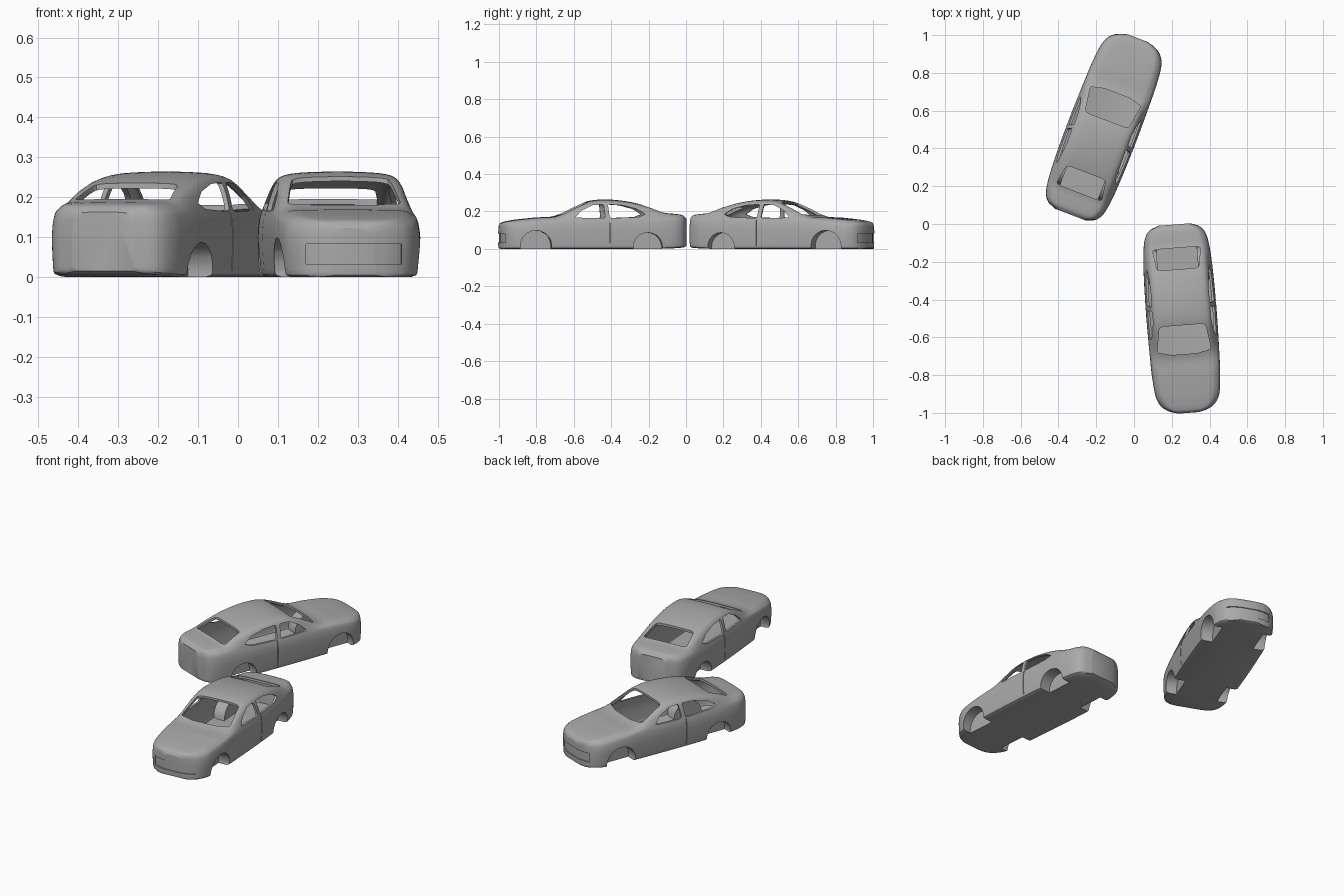
import bpy, bmesh, math
from mathutils import Matrix, Vector

if "Cube" in bpy.data.objects:
    bpy.data.objects.remove(bpy.data.objects["Cube"])

grey = bpy.data.materials.new("plain_grey")
grey.diffuse_color = (0.4, 0.4, 0.4, 1)
grey.use_nodes = True
grey.node_tree.nodes["Principled BSDF"].inputs["Base Color"].default_value = grey.diffuse_color

# Body stations: position along the car, half width, top, belt line, underside
ROWS = [(-.50, .055, .128, .108, .010), (-.49, .092, .143, .120, .006), (-.47, .130, .151, .127, .005),
        (-.44, .155, .157, .132, .005), (-.40, .170, .163, .139, .005), (-.30, .181, .173, .150, .005),
        (-.20, .184, .181, .160, .005), (-.10, .186, .229, .165, .005), (-.02, .187, .261, .168, .005),
        (.08, .187, .269, .169, .005), (.20, .185, .256, .169, .005), (.30, .181, .229, .168, .005),
        (.38, .174, .199, .166, .006), (.44, .161, .192, .163, .009), (.48, .133, .185, .155, .013),
        (.50, .085, .168, .142, .020)]


def curve(p0, p1, p2, p3, t):
    """Cubic through p1 and p2, using column 0 as the spacing."""
    d = p2[0] - p1[0]
    out = []
    for a, b, c, e in zip(p0, p1, p2, p3):
        m1 = (c - a) / max(p2[0] - p0[0], 1e-6) * d
        m2 = (e - b) / max(p3[0] - p1[0], 1e-6) * d
        out.append((2*t**3 - 3*t*t + 1)*b + (t**3 - 2*t*t + t)*m1 + (3*t*t - 2*t**3)*c + (t**3 - t*t)*m2)
    return out


def station(s):
    i = max(k for k in range(len(ROWS) - 1) if ROWS[k][0] <= s + 1e-9)
    n = len(ROWS) - 1
    p1, p2 = ROWS[i], ROWS[i + 1]
    t = (s - p1[0]) / (p2[0] - p1[0])
    return curve(ROWS[max(i - 1, 0)], p1, p2, ROWS[min(i + 2, n)], t)[1:]


def section(hw, t, belt, b):
    """Half cross-section from underside centre to roof centre, smoothed."""
    h, r = t - belt, .8 * hw
    pts = [(0, b), (.88*hw, b), (.96*hw, b + .005), (.985*hw, b + .03), (hw, .62*belt), (.985*hw, .85*belt),
           (.95*hw, belt), ((.95*hw + r)/2 + .003, belt + .42*h), (r, belt + .8*h),
           (.8*r, t - .06*h), (.4*r, t - .01*h), (0, t)]
    out = [pts[0]]
    for i in range(1, len(pts) - 1):
        p = [Vector(pts[min(max(i + k, 0), len(pts) - 1)]) for k in (-1, 0, 1, 2)]
        for q in range(3):
            u = q / 3
            if i == 1:
                v = p[1].lerp(p[2], u)
            else:
                v = p[1] + .5*u*(p[2] - p[0] + u*(2*p[0] - 5*p[1] + 4*p[2] - p[3]
                                                  + u*(3*(p[1] - p[2]) + p[3] - p[0])))
            out.append((v.x, v.y))
    return out + [pts[-1]]


def finish(name, bm):
    bmesh.ops.recalc_face_normals(bm, faces=bm.faces)
    me = bpy.data.meshes.new(name)
    bm.to_mesh(me)
    bm.free()
    ob = bpy.data.objects.new(name, me)
    bpy.context.collection.objects.link(ob)
    me.materials.append(grey)
    return ob


def loft(name, inset=0, ys=1, floor=None, n=72):
    bm = bmesh.new()
    rings = []
    for i in range(n + 1):
        s = -.5 * math.cos(math.pi * i / n)
        hw, t, belt, b = station(s)
        half = section(hw - inset, t - inset, belt - inset * .5, b if floor is None else floor)
        loop = half + [(-x, z) for x, z in half[-2:0:-1]]
        rings.append([bm.verts.new((x, s * ys, z)) for x, z in loop])
    for a, b in zip(rings, rings[1:]):
        for j in range(len(a)):
            k = (j + 1) % len(a)
            bm.faces.new((a[j], a[k], b[k], b[j]))
    bm.faces.new(rings[0])
    bm.faces.new(rings[-1])
    return finish(name, bm)


def prism(name, outline, lo, hi, axis):
    """Outline pushed along x (outline is y, z) or along z (outline is x, y)."""
    bm = bmesh.new()
    place = (lambda u, v, w: (w, u, v)) if axis == "x" else (lambda u, v, w: (u, v, w))
    a = [bm.verts.new(place(u, v, lo)) for u, v in outline]
    b = [bm.verts.new(place(u, v, hi)) for u, v in outline]
    bm.faces.new(a)
    bm.faces.new(b)
    for j in range(len(a)):
        k = (j + 1) % len(a)
        bm.faces.new((a[j], a[k], b[k], b[j]))
    return finish(name, bm)


def rounded(pts, f=.12):
    """Soften the corners of an outline."""
    out = []
    for i, p in enumerate(pts):
        p, a, c = Vector(p), Vector(pts[i - 1]), Vector(pts[(i + 1) % len(pts)])
        s, e = p.lerp(a, f), p.lerp(c, f)
        out += [(1-t)**2*s + 2*t*(1-t)*p + t*t*e for t in (0, .33, .67, 1)]
    return [tuple(v) for v in out]


def cut(ob, cutter):
    m = ob.modifiers.new("cut", "BOOLEAN")
    m.operation, m.solver, m.object = "DIFFERENCE", "EXACT", cutter
    bpy.context.view_layer.update()
    me = bpy.data.meshes.new_from_object(ob.evaluated_get(bpy.context.evaluated_depsgraph_get()))
    ob.modifiers.clear()
    ob.data = me
    bpy.data.objects.remove(cutter)


def wells(ob, grow):
    for s, r, z in ((-.315, .084, .02), (.285, .078, .014)):
        for side in (-1, 1):
            ring = [(s + (r + grow)*math.cos(math.tau*k/20), z + (r + grow)*math.sin(math.tau*k/20))
                    for k in range(20)]
            lo, hi = sorted((side * (.115 - grow), side * .3))
            cut(ob, prism("well_cutter", ring, lo, hi, "x"))


# Shell: body with a hollow cabin and wheel wells
body = loft("car_body")
cavity = loft("cabin_cutter", .011, .97, .016)
wells(cavity, .008)
cut(body, cavity)
wells(body, 0)

# Front bumper recess
band = prism("grille_cutter", [(-.12, -.6), (.12, -.6), (.12, -.35), (-.12, -.35)], .038, .088, "z")
cut(band, loft("band_core", .005, .99))
cut(body, band)

# Windscreen and rear window openings
cut(body, prism("windscreen_cutter", rounded([(-.122, -.035), (.122, -.035), (.143, -.17),
                                              (.07, -.188), (-.07, -.188), (-.143, -.17)]), .15, .4, "z"))
cut(body, prism("rear_window_cutter", rounded([(-.11, .262), (.11, .262), (.128, .375), (-.128, .375)]),
                .155, .4, "z"))

# Side window openings and door seams
cut(body, prism("front_window_cutter", rounded([(-.105, .172), (.057, .169), (.048, .243), (-.01, .239),
                                                (-.07, .209)]), -.3, .3, "x"))
cut(body, prism("rear_door_window_cutter", rounded([(.08, .169), (.235, .175), (.272, .190), (.225, .219),
                                                    (.15, .238), (.072, .243)]), -.3, .3, "x"))
for side in (-1, 1):
    lo, hi = sorted((side * .176, side * .3))
    cut(body, prism("seam_cutter", [(.078, .02), (.082, .02), (.082, .165), (.078, .165)], lo, hi, "x"))


# Place the two cars
def place(ob, angle, cx, cy):
    me = ob.data
    me.transform(Matrix.Rotation(math.radians(angle), 4, "Z"))
    xs, ys, zs = ([v.co[i] for v in me.vertices] for i in range(3))
    me.transform(Matrix.Translation((cx - (min(xs) + max(xs))/2, cy - (min(ys) + max(ys))/2, -min(zs))))
    bpy.ops.object.select_all(action="DESELECT")
    ob.select_set(True)
    bpy.context.view_layer.objects.active = ob
    bpy.ops.object.shade_smooth_by_angle(angle=math.radians(32))


second = bpy.data.objects.new("rear_car_body", body.data.copy())
bpy.context.collection.objects.link(second)
body.name = "front_car_body"
place(body, 4.4, .253, -.5)
place(second, 159, -.16, .513)
